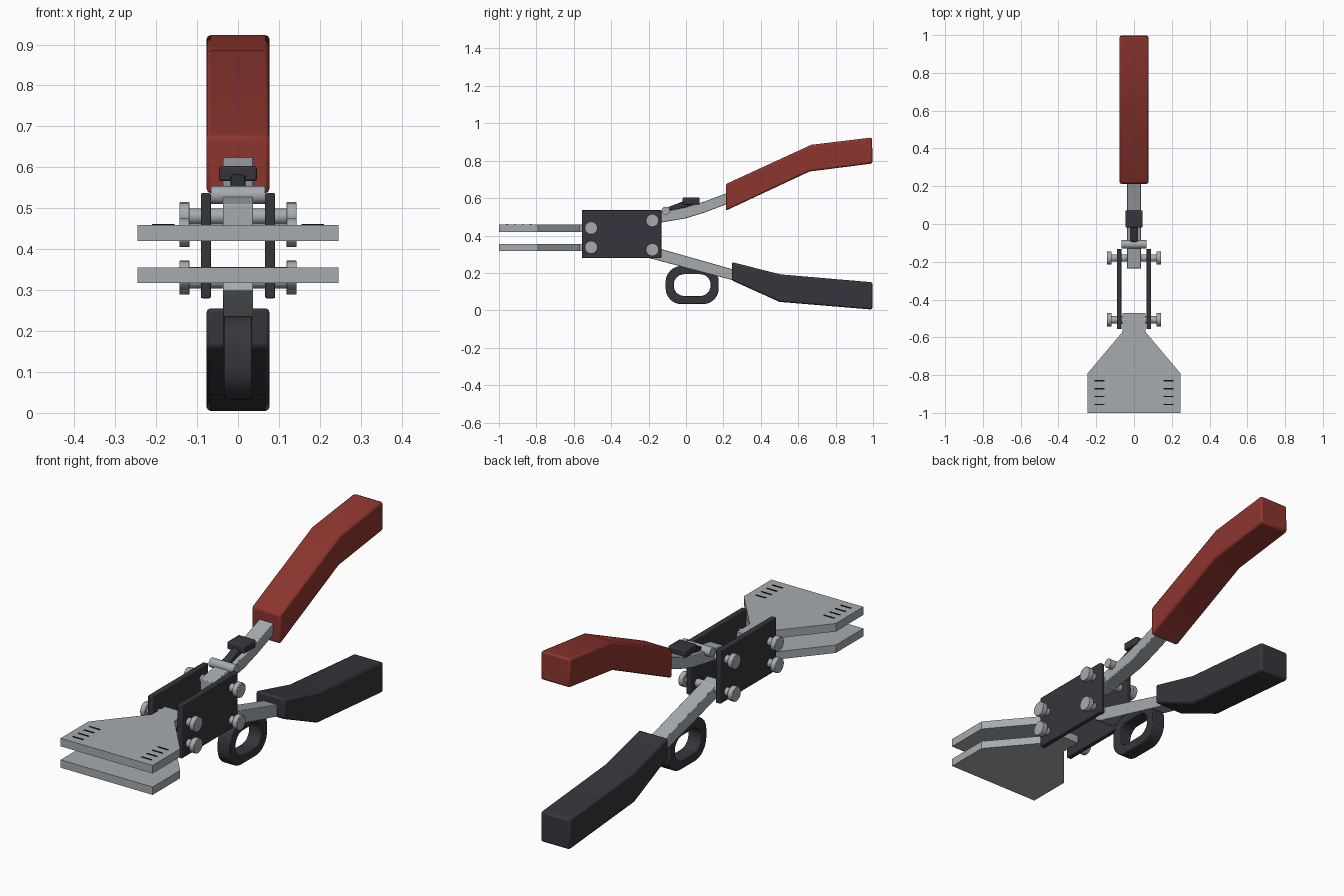
import bpy, bmesh, math
from mathutils import Vector

if "Cube" in bpy.data.objects:
    bpy.data.objects.remove(bpy.data.objects["Cube"])


def material(name, rgb):
    m = bpy.data.materials.new(name)
    m.diffuse_color = (*rgb, 1)
    m.use_nodes = True
    m.node_tree.nodes["Principled BSDF"].inputs["Base Color"].default_value = m.diffuse_color
    return m


STEEL = material("steel grey", (0.38, 0.41, 0.43))
RED = material("grip red", (0.27, 0.036, 0.028))
DARK = material("charcoal", (0.038, 0.036, 0.045))
BLACK = material("groove black", (0.006, 0.006, 0.007))


def finish(name, bm, mat, bevel=0, segments=2):
    bmesh.ops.recalc_face_normals(bm, faces=bm.faces)
    me = bpy.data.meshes.new(name)
    bm.to_mesh(me)
    bm.free()
    ob = bpy.data.objects.new(name, me)
    bpy.context.collection.objects.link(ob)
    me.materials.append(mat)
    bpy.context.view_layer.objects.active = ob
    ob.select_set(True)
    bpy.ops.object.shade_smooth_by_angle(angle=math.radians(35))
    ob.select_set(False)
    if bevel:
        mod = ob.modifiers.new("edge rounding", "BEVEL")
        mod.width = bevel
        mod.segments = segments
        mod.limit_method = "ANGLE"
        mod.angle_limit = math.radians(40)
    return ob


def side_extrude(name, profile, x0, x1, mat, bevel=0):
    """Extrude a (y, z) outline along x."""
    bm = bmesh.new()
    f = bm.faces.new([bm.verts.new((x0, y, z)) for y, z in profile])
    ext = bmesh.ops.extrude_face_region(bm, geom=[f])
    vs = [v for v in ext["geom"] if isinstance(v, bmesh.types.BMVert)]
    bmesh.ops.translate(bm, verts=vs, vec=(x1 - x0, 0, 0))
    return finish(name, bm, mat, bevel)


def box(name, x0, x1, y0, y1, z0, z1, mat, bevel=0):
    return side_extrude(name, [(y0, z0), (y1, z0), (y1, z1), (y0, z1)], x0, x1, mat, bevel)


def pin(name, x0, x1, y, z, r, mat, n=24, bevel=0):
    ring = [(y + r * math.cos(math.tau * i / n), z + r * math.sin(math.tau * i / n)) for i in range(n)]
    return side_extrude(name, ring, x0, x1, mat, bevel)


# Flared jaw plates with a pivot barrel at the neck
half = [(0.245, -1.0), (0.245, -0.79), (0.06, -0.57), (0.06, -0.47)]
outline = half + [(-x, y) for x, y in reversed(half)]
for label, z0, z1 in (("upper", 0.42, 0.459), ("lower", 0.317, 0.355)):
    bm = bmesh.new()
    f = bm.faces.new([bm.verts.new((x, y, z0)) for x, y in outline])
    ext = bmesh.ops.extrude_face_region(bm, geom=[f])
    vs = [v for v in ext["geom"] if isinstance(v, bmesh.types.BMVert)]
    bmesh.ops.translate(bm, verts=vs, vec=(0, 0, z1 - z0))
    finish(label + "_jaw", bm, STEEL)

# Short dark grooves on top of the upper jaw
for s in (-1, 1):
    for y in (-0.83, -0.872, -0.914, -0.956):
        a, b = sorted((s * 0.155, s * 0.21))
        box("jaw_groove", a, b, y - 0.003, y + 0.003, 0.456, 0.4615, BLACK)

# Side plates
for s in (-1, 1):
    a, b = sorted((s * 0.066, s * 0.091))
    box("side_plate", a, b, -0.557, -0.132, 0.28, 0.537, DARK, 0.004)

# Pivot bolts with a head at each end
for y, z in ((-0.507, 0.44), (-0.507, 0.337), (-0.18, 0.48), (-0.18, 0.324)):
    pin("bolt_shaft", -0.122, 0.122, y, z, 0.0195, STEEL)
    for s in (-1, 1):
        a, b = sorted((s * 0.118, s * 0.143))
        pin("bolt_head", a, b, y, z, 0.035, STEEL, 16, 0.002)

# Steel arms leading to the grips
side_extrude("upper_arm", [(-0.235, 0.452), (-0.1, 0.475), (0, 0.492), (0.1, 0.523), (0.25, 0.58),
                           (0.25, 0.638), (0.1, 0.582), (0, 0.552), (-0.1, 0.532), (-0.235, 0.51)],
             -0.037, 0.037, STEEL, 0.003)
side_extrude("lower_arm", [(-0.235, 0.3), (-0.2, 0.28), (0.3, 0.148), (0.3, 0.205),
                           (-0.13, 0.327), (-0.215, 0.352)], -0.037, 0.037, STEEL, 0.003)

# Grips
side_extrude("upper_grip", [(0.213, 0.533), (0.66, 0.742), (0.997, 0.785), (0.995, 0.924),
                            (0.67, 0.885), (0.213, 0.675)], -0.077, 0.077, RED, 0.01)
side_extrude("lower_grip", [(0.245, 0.16), (0.5, 0.045), (0.997, 0.004), (0.997, 0.15),
                            (0.505, 0.192), (0.245, 0.258)], -0.077, 0.077, DARK, 0.01)

# Release latch: cross pin, stem and thumb pad
pin("latch_pin", -0.066, 0.066, -0.108, 0.532, 0.022, STEEL)
side_extrude("latch_stem", [(-0.095, 0.535), (-0.06, 0.535), (0.04, 0.565), (0.04, 0.582),
                            (-0.01, 0.585), (-0.095, 0.552)], -0.018, 0.018, DARK, 0.005)
box("latch_pad", -0.046, 0.046, -0.018, 0.072, 0.566, 0.603, DARK, 0.006)


# Finger ring under the lower arm
def rounded_loop(cy, cz, hy, hz, r, n=8):
    pts = []
    for k, (sy, sz) in enumerate(((1, 1), (-1, 1), (-1, -1), (1, -1))):
        for i in range(n + 1):
            a = math.pi / 2 * (k + i / n)
            pts.append((cy + sy * (hy - r) + r * math.cos(a), cz + sz * (hz - r) + r * math.sin(a)))
    return pts


bm = bmesh.new()
outer = rounded_loop(0.033, 0.135, 0.142, 0.102, 0.085)
inner = rounded_loop(0.033, 0.135, 0.098, 0.058, 0.054)
rings = [[bm.verts.new((x, y, z)) for y, z in loop]
         for x, loop in ((-0.034, outer), (0.034, outer), (0.034, inner), (-0.034, inner))]
count = len(outer)
for k in range(4):
    p, q = rings[k], rings[(k + 1) % 4]
    for i in range(count):
        j = (i + 1) % count
        bm.faces.new((p[i], p[j], q[j], q[i]))
finish("finger_ring", bm, DARK, 0.004)
